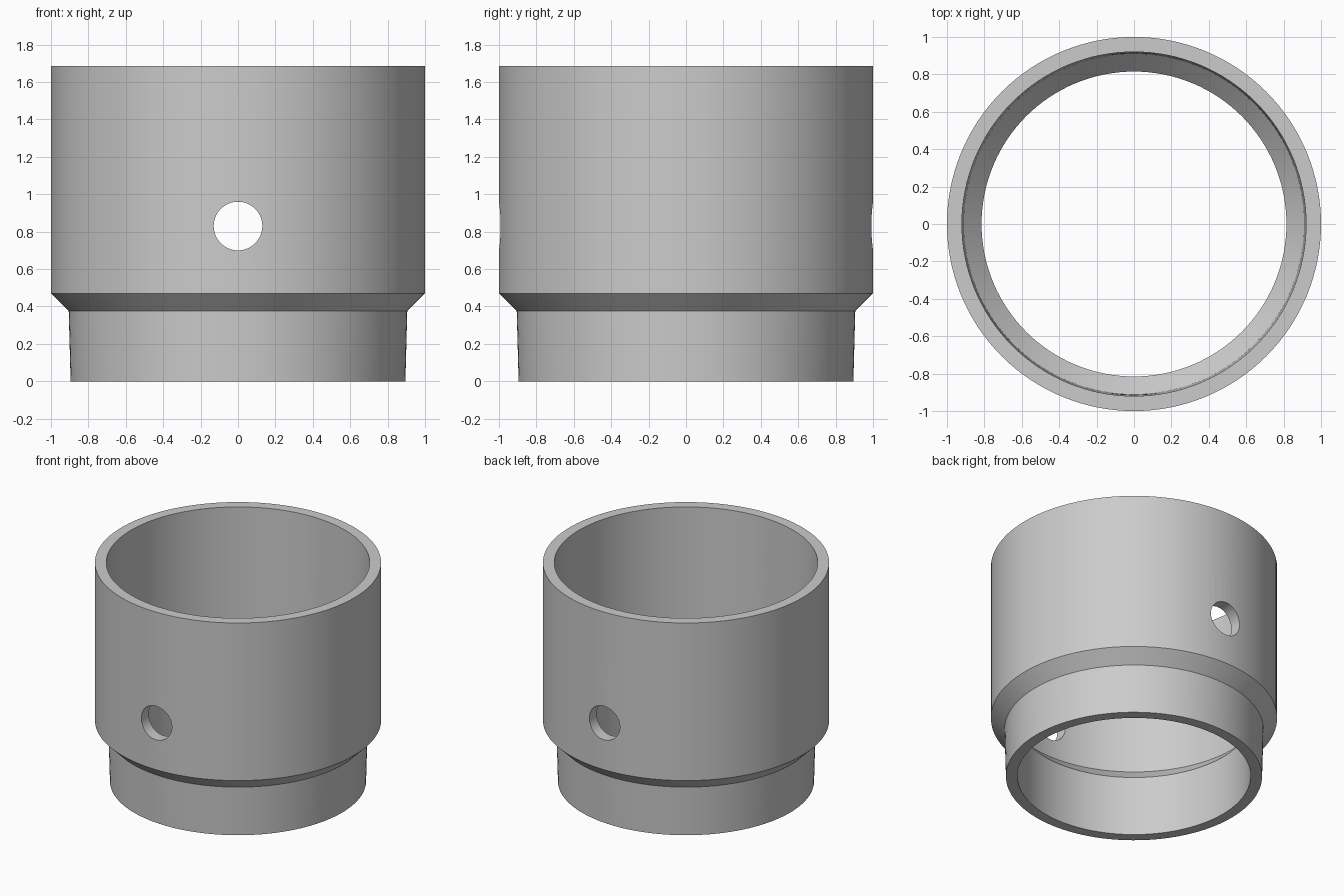
import bpy, bmesh, math
from mathutils import Matrix, Vector

cube = bpy.data.objects.get("Cube")
if cube:
    bpy.data.objects.remove(cube, do_unlink=True)

SEGMENTS = 128

grey = bpy.data.materials.new("light_grey")
grey.use_nodes = True
colour = (0.6, 0.6, 0.6, 1)
grey.diffuse_color = colour
grey.node_tree.nodes["Principled BSDF"].inputs["Base Color"].default_value = colour


def add_object(name, bm):
    bmesh.ops.recalc_face_normals(bm, faces=bm.faces)
    mesh = bpy.data.meshes.new(name)
    bm.to_mesh(mesh)
    bm.free()
    mesh.materials.append(grey)
    obj = bpy.data.objects.new(name, mesh)
    bpy.context.collection.objects.link(obj)
    return obj


# Stepped sleeve: closed wall section (radius, height) spun around z
profile = [
    (0.895, 0), (0.905, 0.375), (1, 0.47), (1, 1.685),      # outside
    (0.92, 1.685), (0.91, 0.56), (0.815, 0.46), (0.815, 0),  # inside
]
bm = bmesh.new()
verts = [bm.verts.new((r, 0, z)) for r, z in profile]
edges = [bm.edges.new((v, verts[i - 1])) for i, v in enumerate(verts)]
bmesh.ops.spin(bm, geom=verts + edges, cent=(0, 0, 0), axis=(0, 0, 1),
               angle=math.tau, steps=SEGMENTS, use_merge=True)
bmesh.ops.remove_doubles(bm, verts=bm.verts, dist=0.0001)
sleeve = add_object("sleeve", bm)

# Cross hole drilled front to back
bm = bmesh.new()
bmesh.ops.create_cone(bm, cap_ends=True, segments=64, radius1=0.13, radius2=0.13, depth=3,
                      matrix=Matrix.Translation(Vector((0, 0, 0.83)))
                      @ Matrix.Rotation(math.pi / 2, 4, "X"))
drill = add_object("hole_cutter", bm)
drill.hide_render = True

bpy.ops.object.select_all(action="DESELECT")
sleeve.select_set(True)
bpy.context.view_layer.objects.active = sleeve
cut = sleeve.modifiers.new("cross_hole", "BOOLEAN")
cut.operation = "DIFFERENCE"
cut.solver = "EXACT"
cut.object = drill
bpy.ops.object.modifier_apply(modifier=cut.name)
bpy.data.objects.remove(drill, do_unlink=True)

bpy.ops.object.shade_smooth_by_angle(angle=math.radians(30))
